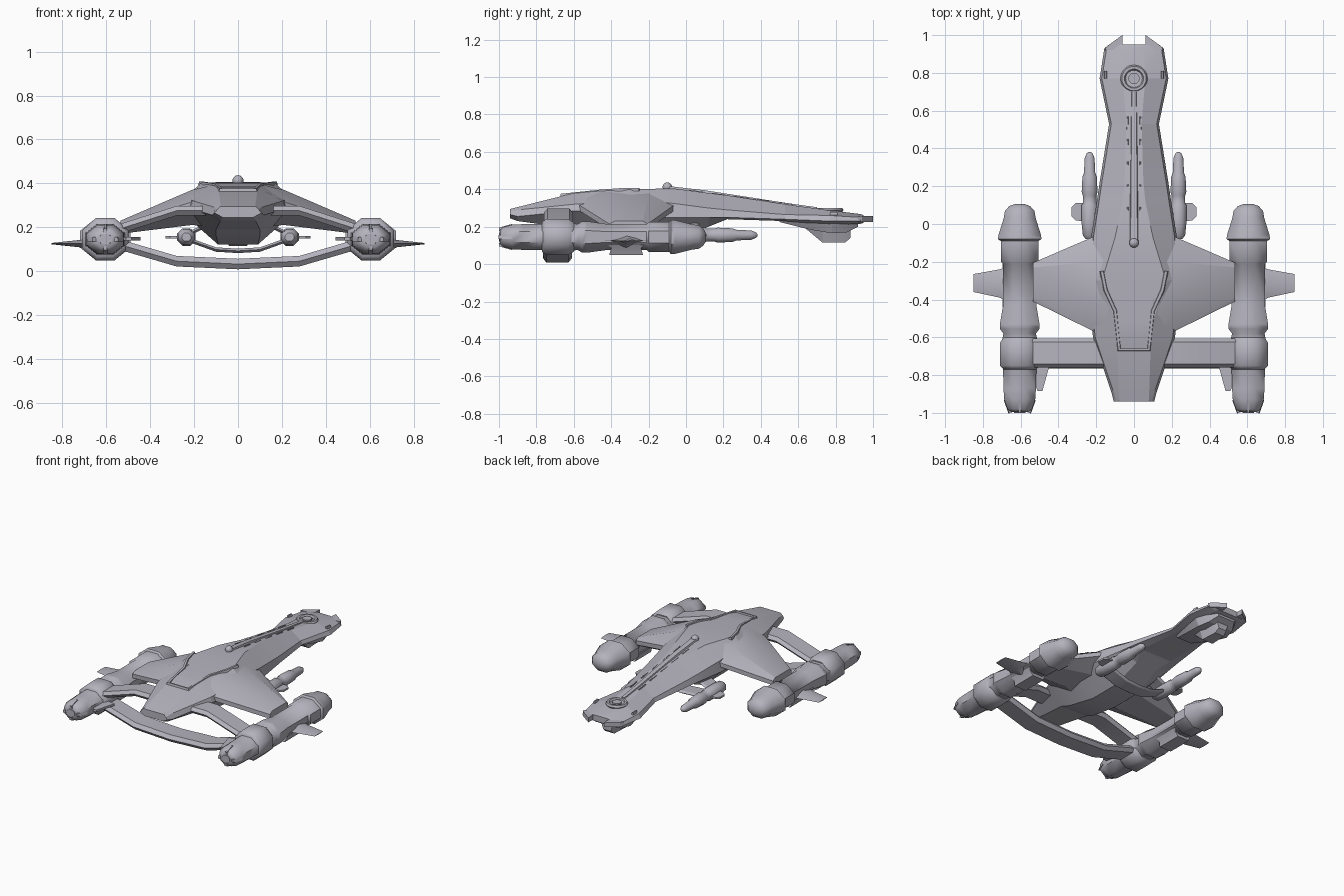
import bpy, bmesh, math
from mathutils import Vector

cube = bpy.data.objects.get("Cube")
if cube:
    bpy.data.objects.remove(cube, do_unlink=True)

COLOR = (0.46, 0.45, 0.51, 1)
hull_grey = bpy.data.materials.new("hull_grey")
hull_grey.use_nodes = True
hull_grey.diffuse_color = COLOR
hull_grey.node_tree.nodes["Principled BSDF"].inputs["Base Color"].default_value = COLOR


def finish(obj, angle):
    obj.data.materials.append(hull_grey)
    bpy.ops.object.select_all(action='DESELECT')
    obj.select_set(True)
    bpy.context.view_layer.objects.active = obj
    bpy.ops.object.shade_smooth_by_angle(angle=math.radians(angle))


def loft(name, rings, angle=20):
    """Skin a list of closed rings and cap both ends."""
    bm = bmesh.new()
    loops = [[bm.verts.new(p) for p in ring] for ring in rings]
    n = len(loops[0])
    for a, b in zip(loops, loops[1:]):
        for i in range(n):
            j = (i + 1) % n
            bm.faces.new((a[i], a[j], b[j], b[i]))
    bm.faces.new(loops[0])
    bm.faces.new(loops[-1])
    bmesh.ops.recalc_face_normals(bm, faces=bm.faces)
    mesh = bpy.data.meshes.new(name)
    bm.to_mesh(mesh)
    bm.free()
    obj = bpy.data.objects.new(name, mesh)
    bpy.context.collection.objects.link(obj)
    finish(obj, angle)


def plate(name, outline, z0, z1, s=1):
    """Flat outline in x, y raised from z0 to z1."""
    loft(name, [[(s * x, y, z) for x, y in outline] for z in (z0, z1)])


def pod(name, cx, cz, stations, squash=1.0, sides=8):
    """Many-sided body along y from (y, radius, z offset) stations."""
    k = 1 / math.cos(math.pi / sides)
    angs = [math.tau * (i + 0.5) / sides for i in range(sides)]
    loft(name, [[(cx + r * k * math.cos(a), y, cz + dz + r * k * squash * math.sin(a))
                 for a in angs] for y, r, dz in stations], 50)


def strut(name, path, y0, y1, t):
    """Flattened six-sided beam through (x, z) points."""
    b = (y1 - y0) * 0.12
    loft(name, [[(x, y0, z), (x, y0 + b, z + t), (x, y1 - b, z + t),
                 (x, y1, z), (x, y1 - b, z - t), (x, y0 + b, z - t)] for x, z in path])


def bar(name, path, w, h):
    """Square rail through 3D points."""
    pts = [Vector(p) for p in path]
    rings = []
    for i, p in enumerate(pts):
        d = pts[min(i + 1, len(pts) - 1)] - pts[max(i - 1, 0)]
        side = Vector((d.y, -d.x, 0)).normalized() * w
        up = Vector((0, 0, h))
        rings.append([p - side - up, p + side - up, p + side * 0.6 + up, p - side * 0.6 + up])
    loft(name, rings)


def both_ends(path):
    return [(-x, z) for x, z in path] + [(x, z) for x, z in reversed(path) if x > 0]


# Hull: y, deck width, deck z, edge width, edge z, lower edge z, belly width, belly z
HULL = [
    (-.94, .08, .295, .095, .28, .265, .07, .245),
    (-.90, .08, .305, .105, .29, .255, .08, .23),
    (-.60, .09, .380, .205, .32, .285, .10, .19),
    (-.52, .10, .387, .215, .325, .28, .10, .16),
    (-.30, .17, .400, .225, .35, .25, .09, .12),
    (-.07, .10, .405, .215, .325, .25, .09, .12),
    (.12, .06, .380, .185, .30, .25, .08, .20),
    (.22, .05, .368, .17, .29, .25, .12, .24),
    (.53, .04, .320, .12, .265, .24, .10, .23),
    (.77, .06, .288, .17, .26, .23, .12, .21),
    (.93, .05, .268, .145, .25, .23, .10, .215),
    (.95, .05, .262, .12, .25, .23, .09, .22),
]
rings = []
for y, dw, dz, ew, ez, lz, bw, bz in HULL:
    half = [(dw, dz), (ew, ez), (ew + .012, lz), (bw, bz)]
    rings.append([(x, y, z) for x, z in half] + [(-x, y, z) for x, z in reversed(half)])
loft("main_hull", rings, 12)

# Spine, its round cap, and the dashes beside it
loft("neck_spine", [[(-w, y, z - .03), (w, y, z - .03), (w * .6, y, z), (-w * .6, y, z)]
                    for y, w, z in [(-.1, .03, .418), (.1, .028, .395),
                                    (.53, .022, .328), (.70, .018, .304)]])
bpy.ops.mesh.primitive_uv_sphere_add(segments=16, ring_count=10, radius=.025, location=(0, -.1, .412))
bpy.context.object.name = "spine_cap"
finish(bpy.context.object, 60)
for s in (-1, 1):
    for i in range(5):
        y = .02 + i * .12
        z = .393 - (y - .02) * .137
        bar("neck_rail", [(s * .035, y, z), (s * .033, y + .07, z - .0095)], .004, .004)

# Raised rim around the deck recess
bar("deck_rim", [(-.17, -.25, .400), (-.15, -.35, .398), (-.10, -.46, .390), (-.078, -.665, .368),
                 (.078, -.665, .368), (.10, -.46, .390), (.15, -.35, .398), (.17, -.25, .400)],
    .012, .008)

# Tail head: ring, hub, lower layered pod
bpy.ops.mesh.primitive_torus_add(major_radius=.058, minor_radius=.014, major_segments=20,
                                 minor_segments=6, location=(0, .77, .289))
bpy.context.object.name = "head_ring"
finish(bpy.context.object, 50)
bpy.ops.mesh.primitive_cylinder_add(vertices=16, radius=.03, depth=.03, location=(0, .77, .285))
bpy.context.object.name = "head_hub"
finish(bpy.context.object, 30)
loft("head_lower_layer", [[(-w, y, .23), (w, y, .23), (w * .8, y, z), (-w * .8, y, z)]
                          for y, w, z in [(.50, .07, .225), (.66, .12, .185), (.78, .145, .165),
                                          (.86, .12, .17), (.92, .08, .20)]])
loft("head_keel", [[(-w, y, .20), (w, y, .20), (w * .6, y, z), (-w * .6, y, z)]
                   for y, w, z in [(.64, .04, .19), (.73, .07, .115), (.85, .06, .115), (.88, .05, .14)]])

for s, side in ((-1, "right"), (1, "left")):
    def sx(points):
        return [(s * x, z) for x, z in points]

    # Head prong and small latch
    plate(side + "_head_prong", [(.06, .92), (.155, .92), (.145, .94), (.062, 1.0)], .225, .258, s)
    bar(side + "_head_latch", [(s * .15, .77, .272), (s * .15, .81, .270)], .008, .008)

    # Wing: x, lead y, ridge y pair, trail y, edge z, ridge z, lower z
    WING = [(.10, -.64, -.45, -.20, -.02, .34, .395, .20),
            (.21, -.57, -.42, -.20, -.065, .315, .370, .21),
            (.535, -.41, -.38, -.23, -.205, .215, .230, .17)]
    loft(side + "_wing", [[(s * x, a, ez), (s * x, b, rz), (s * x, c, rz), (s * x, d, ez),
                           (s * x, d, ez - .03), (s * x, c, lz), (s * x, b, lz), (s * x, a, ez - .03)]
                          for x, a, b, c, d, ez, rz, lz in WING])

    # Engine nacelle
    pod(side + "_nacelle", s * .605, .145,
        [(-.995, .045, 0), (-.98, .065, 0), (-.93, .082, 0), (-.87, .086, 0), (-.77, .088, 0),
         (-.75, .095, 0), (-.62, .095, 0), (-.58, .086, 0), (-.555, .105, 0), (-.53, .105, 0),
         (-.43, .088, 0), (-.21, .088, 0), (-.20, .100, 0), (-.09, .100, 0), (-.08, .115, 0),
         (-.06, .113, 0), (.03, .085, 0), (.07, .078, 0), (.095, .055, 0), (.107, .02, 0)], .80)
    pod(side + "_nacelle_nozzle", s * .605, .145, [(-1.0, .03, 0), (-.97, .035, 0)], .80)
    for k in range(4):
        a = math.tau * k / 4
        dx, dz = .05 * math.cos(a), .04 * math.sin(a)
        bar(side + "_nozzle_rib", [(s * .605 + dx, -1.0, .145 + dz),
                                   (s * .605 + dx * 1.5, -.93, .145 + dz * 1.5)], .01, .01)
    # Collar where the struts meet the nacelle
    pod(side + "_nacelle_collar", s * .605, .145,
        [(-.77, .085, 0), (-.75, .105, 0), (-.63, .105, 0), (-.60, .085, 0)], .92)
    # Belly block and outer fin
    loft(side + "_nacelle_belly", [[(s * .605 - w, y0, z), (s * .605 + w, y0, z),
                                    (s * .605 + w, y1, z), (s * .605 - w, y1, z)]
                                   for z, w, y0, y1 in [(.13, .09, -.44, -.20), (.085, .06, -.40, -.24),
                                                        (.05, .045, -.41, -.23)]])
    loft(side + "_outer_fin", [[(s * x, a, .125), (s * x, (a + b) / 2, .125 + t),
                                (s * x, b, .125), (s * x, (a + b) / 2, .125 - t)]
                               for x, a, b, t in [(.66, -.42, -.22, .04), (.71, -.39, -.24, .018),
                                                  (.85, -.36, -.265, .003)]])
    plate(side + "_inner_spike", [(.55, -.72), (.445, -.74), (.485, -.885), (.51, -.885), (.55, -.78)],
          .14, .155, s)

    # Upper strut
    strut(side + "_upper_strut", sx([(.08, .275), (.28, .275), (.53, .195), (.60, .18)]), -.76, -.605, .022)

    # Small pod with fin and strut
    pod(side + "_small_pod", s * .235, .155,
        [(-.08, .02, 0), (-.06, .036, 0), (.0, .042, 0), (.10, .042, 0), (.11, .036, 0),
         (.15, .036, 0), (.17, .042, 0), (.25, .038, 0), (.27, .030, 0), (.35, .026, 0),
         (.375, .015, 0), (.382, .005, 0)], .95)
    plate(side + "_small_fin", [(.25, .01), (.31, .02), (.33, .04), (.33, .09), (.31, .11), (.25, .11)],
          .148, .160, s)
    strut(side + "_small_upper_strut", sx([(.05, .23), (.13, .215), (.235, .165)]), -.05, .07, .010)

# Lower arches joining the pods
strut("lower_arch", both_ends([(.60, .12), (.52, .115), (.28, .045), (0, .032)]), -.765, -.61, .024)
strut("small_lower_arch", both_ends([(.235, .145), (.19, .13), (.10, .098), (0, .092)]), -.06, .06, .010)
